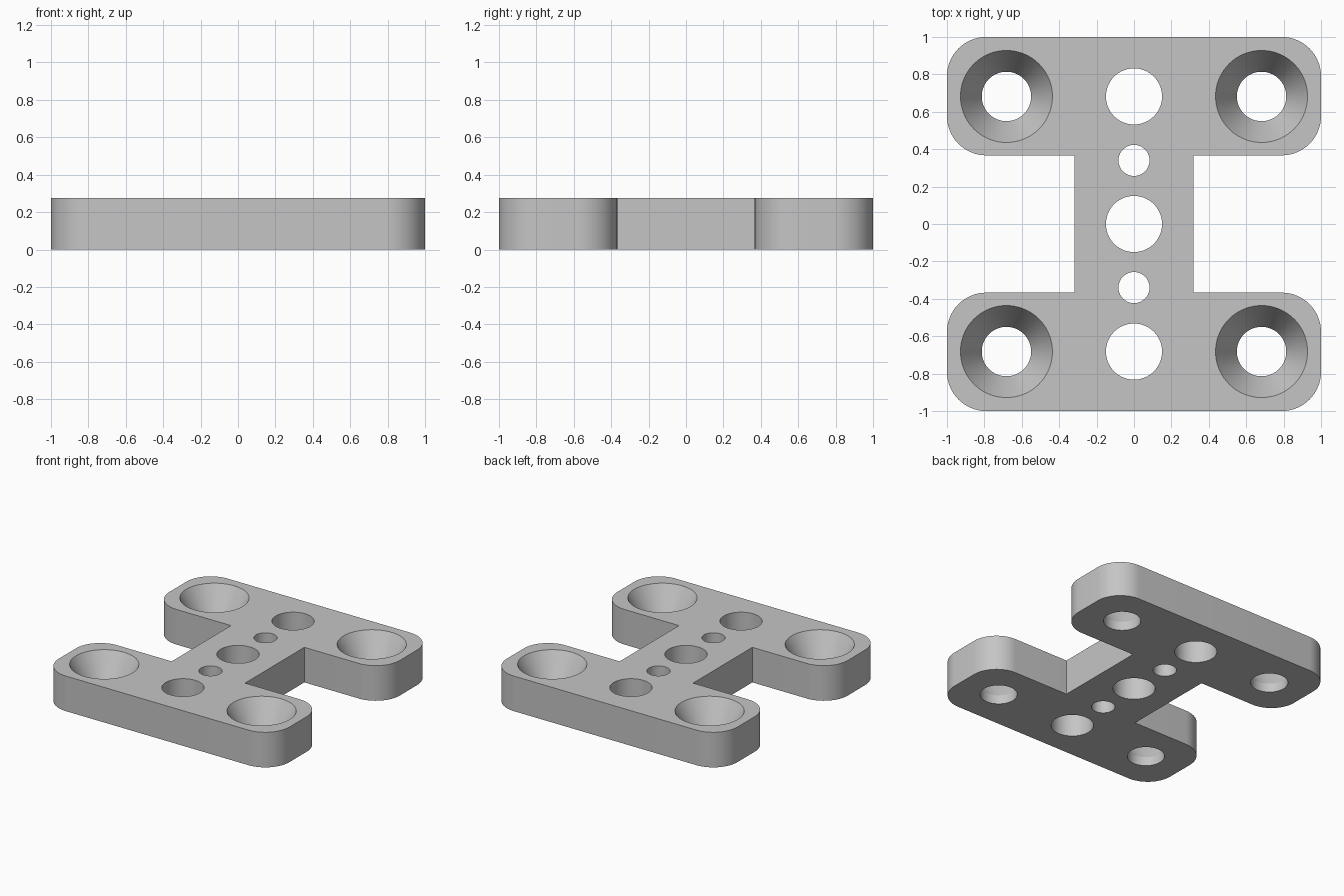
import bpy
import bmesh
from math import cos, sin, pi, radians

if "Cube" in bpy.data.objects:
    bpy.data.objects.remove(bpy.data.objects["Cube"])

THICK = 0.275      # plate thickness
ARM_Y = 0.367      # inner edge of each cross arm
WEB_X = 0.318      # half width of the middle web
CORNER = 0.21      # outer corner radius
SCREW = 0.682      # screw hole offset in x and y
SEGMENTS = 72

grey = bpy.data.materials.new("plain_grey")
grey.use_nodes = True
colour = (0.56, 0.56, 0.56, 1)
grey.diffuse_color = colour
grey.node_tree.nodes["Principled BSDF"].inputs["Base Color"].default_value = colour


def make_object(name, bm):
    bmesh.ops.recalc_face_normals(bm, faces=bm.faces)
    mesh = bpy.data.meshes.new(name)
    bm.to_mesh(mesh)
    bm.free()
    mesh.materials.append(grey)
    obj = bpy.data.objects.new(name, mesh)
    bpy.context.collection.objects.link(obj)
    return obj


def arc(cx, cy, start, steps=16):
    """Quarter circle of the corner radius, counter-clockwise."""
    angles = [start + pi / 2 * i / steps for i in range(steps + 1)]
    return [(cx + CORNER * cos(a), cy + CORNER * sin(a)) for a in angles]


def lathe(bm, x, y, profile):
    """Closed solid of revolution from (radius, height) pairs."""
    rings = []
    for r, z in profile:
        rings.append([bm.verts.new((x + r * cos(2 * pi * i / SEGMENTS),
                                    y + r * sin(2 * pi * i / SEGMENTS), z))
                      for i in range(SEGMENTS)])
    for low, high in zip(rings, rings[1:]):
        for i in range(SEGMENTS):
            j = (i + 1) % SEGMENTS
            bm.faces.new((low[i], low[j], high[j], high[i]))
    bm.faces.new(rings[0][::-1])
    bm.faces.new(rings[-1])


# H-shaped plate: right half of the outline, turned round for the left half
far = 1 - CORNER
half = [(WEB_X, -ARM_Y), (WEB_X, ARM_Y)]
half += [(x, y) for x, y in reversed(arc(far, ARM_Y + CORNER, -pi / 2))][::-1]
half += arc(far, far, 0)
lower = [(x, -y) for x, y in reversed(half[2:])]
right = lower + half
outline = right + [(-x, -y) for x, y in right]

bm = bmesh.new()
base = bm.faces.new([bm.verts.new((x, y, 0)) for x, y in outline])
raised = bmesh.ops.extrude_face_region(bm, geom=[base])["geom"]
bmesh.ops.translate(bm, vec=(0, 0, THICK),
                    verts=[v for v in raised if isinstance(v, bmesh.types.BMVert)])
plate = make_object("hinge_plate", bm)

# Hole cutters: straight bores on the middle line, countersunk screw holes
bm = bmesh.new()
for y, r in ((0, 0.15), (SCREW, 0.15), (-SCREW, 0.15), (0.34, 0.083), (-0.34, 0.083)):
    lathe(bm, 0, y, [(r, -0.1), (r, THICK + 0.1)])
for sx in (-1, 1):
    for sy in (-1, 1):
        lathe(bm, sx * SCREW, sy * SCREW,
              [(0.132, -0.1), (0.132, 0.07), (0.246, THICK), (0.246, THICK + 0.1)])
cutter = make_object("hole_cutter", bm)
cutter.hide_render = True

cut = plate.modifiers.new("holes", 'BOOLEAN')
cut.operation = 'DIFFERENCE'
cut.solver = 'EXACT'
cut.object = cutter

bpy.ops.object.select_all(action='DESELECT')
plate.select_set(True)
bpy.context.view_layer.objects.active = plate
bpy.ops.object.modifier_apply(modifier=cut.name)
bpy.data.objects.remove(cutter)

# Smooth bores and corners, crisp edges
bpy.ops.object.shade_smooth_by_angle(angle=radians(25))
